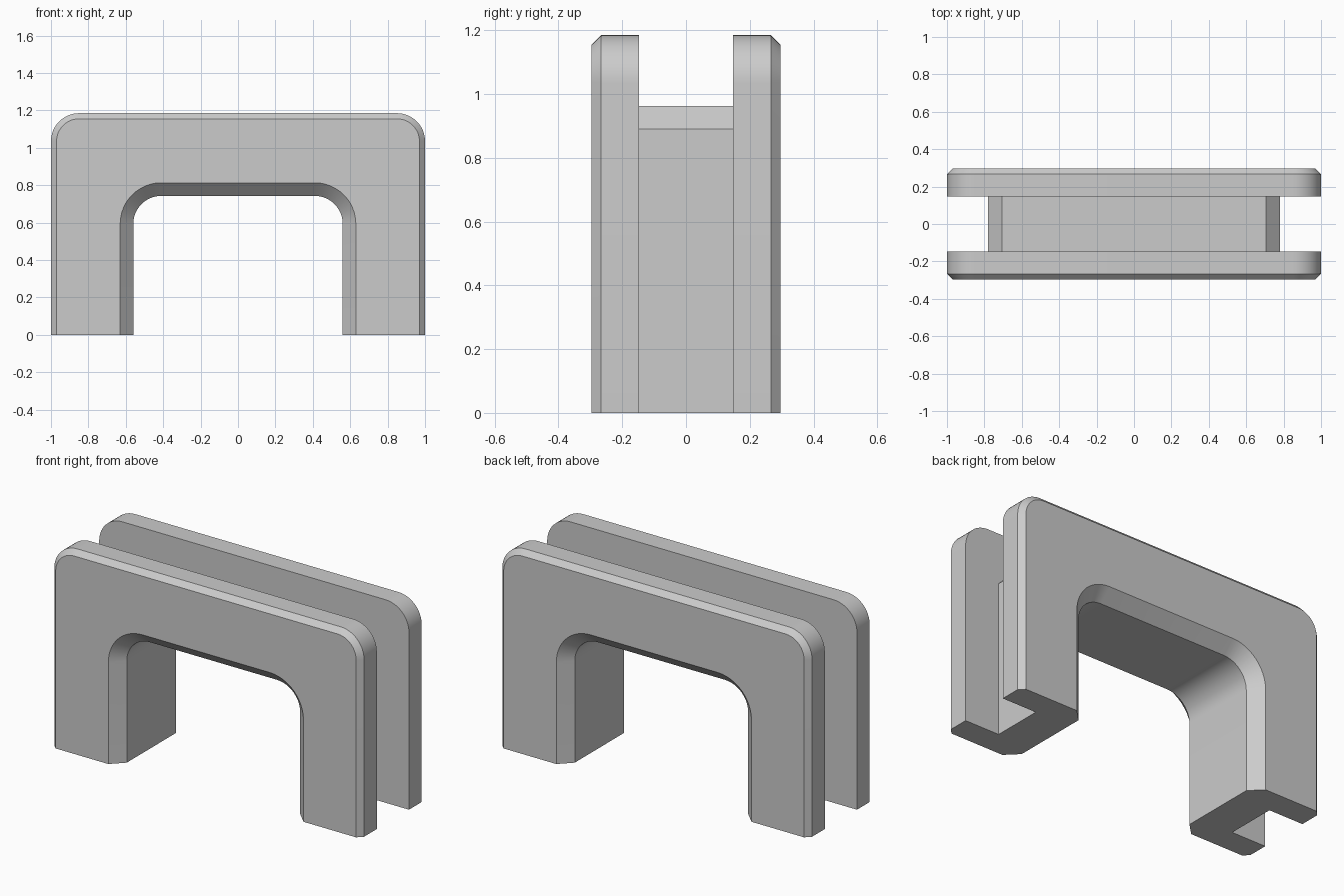
import bpy
import bmesh
from math import pi, sin, cos, radians

cube = bpy.data.objects.get("Cube")
if cube:
    bpy.data.objects.remove(cube)

SEGS = 12  # segments in each rounded corner


def arch(half_width, top, radius, chamfer=False):
    """Open arch path from the left foot over the top to the right foot."""
    corner = []
    for i in range(SEGS + 1):
        t = i / SEGS
        dx, dz = (1 - t, t) if chamfer else (cos(t * pi / 2), sin(t * pi / 2))
        corner.append((half_width - radius + radius * dx, top - radius + radius * dz))
    side = [(half_width, 0)] + corner
    return side + [(-x, z) for x, z in reversed(side)]


def flange(inset):
    return arch(1 - inset, 1.185 - inset, 0.15 - inset)


def opening(flare):
    return arch(0.56 + flare, 0.743 + flare, 0.15 + flare)


web = arch(0.78, 0.963, 0.073, chamfer=True)

# Depth, outer path and opening path of each section, from the back face inwards
half = [
    (0.296, flange(0.03), opening(0.07)),
    (0.266, flange(0), opening(0.04)),
    (0.226, flange(0), opening(0)),
    (0.148, flange(0), opening(0)),
    (0.148, web, opening(0)),
]
sections = half + [(-y, outer, inner) for y, outer, inner in reversed(half)]

# Loft the sections into one solid
bm = bmesh.new()
rings = [[bm.verts.new((x, y, z)) for x, z in outer + inner[::-1]]
         for y, outer, inner in sections]
for a, b in zip(rings, rings[1:]):
    for i in range(len(a)):
        j = (i + 1) % len(a)
        bm.faces.new((a[i], a[j], b[j], b[i]))
bm.faces.new(rings[0])
bm.faces.new(rings[-1])

# Merge coincident points and flat neighbouring faces
bmesh.ops.remove_doubles(bm, verts=bm.verts[:], dist=0.0001)
bmesh.ops.dissolve_limit(bm, angle_limit=radians(0.5), verts=bm.verts[:], edges=bm.edges[:])
bmesh.ops.recalc_face_normals(bm, faces=bm.faces[:])

mesh = bpy.data.meshes.new("grooved_arch")
bm.to_mesh(mesh)
bm.free()
body = bpy.data.objects.new("grooved_arch", mesh)
bpy.context.collection.objects.link(body)

# Plain grey material
grey = bpy.data.materials.new("light_grey")
grey.use_nodes = True
colour = (0.6, 0.6, 0.6, 1)
grey.diffuse_color = colour
grey.node_tree.nodes["Principled BSDF"].inputs["Base Color"].default_value = colour
mesh.materials.append(grey)

# Smooth the corners, keep the chamfers crisp
bpy.ops.object.select_all(action="DESELECT")
body.select_set(True)
bpy.context.view_layer.objects.active = body
bpy.ops.object.shade_smooth_by_angle(angle=radians(25))
